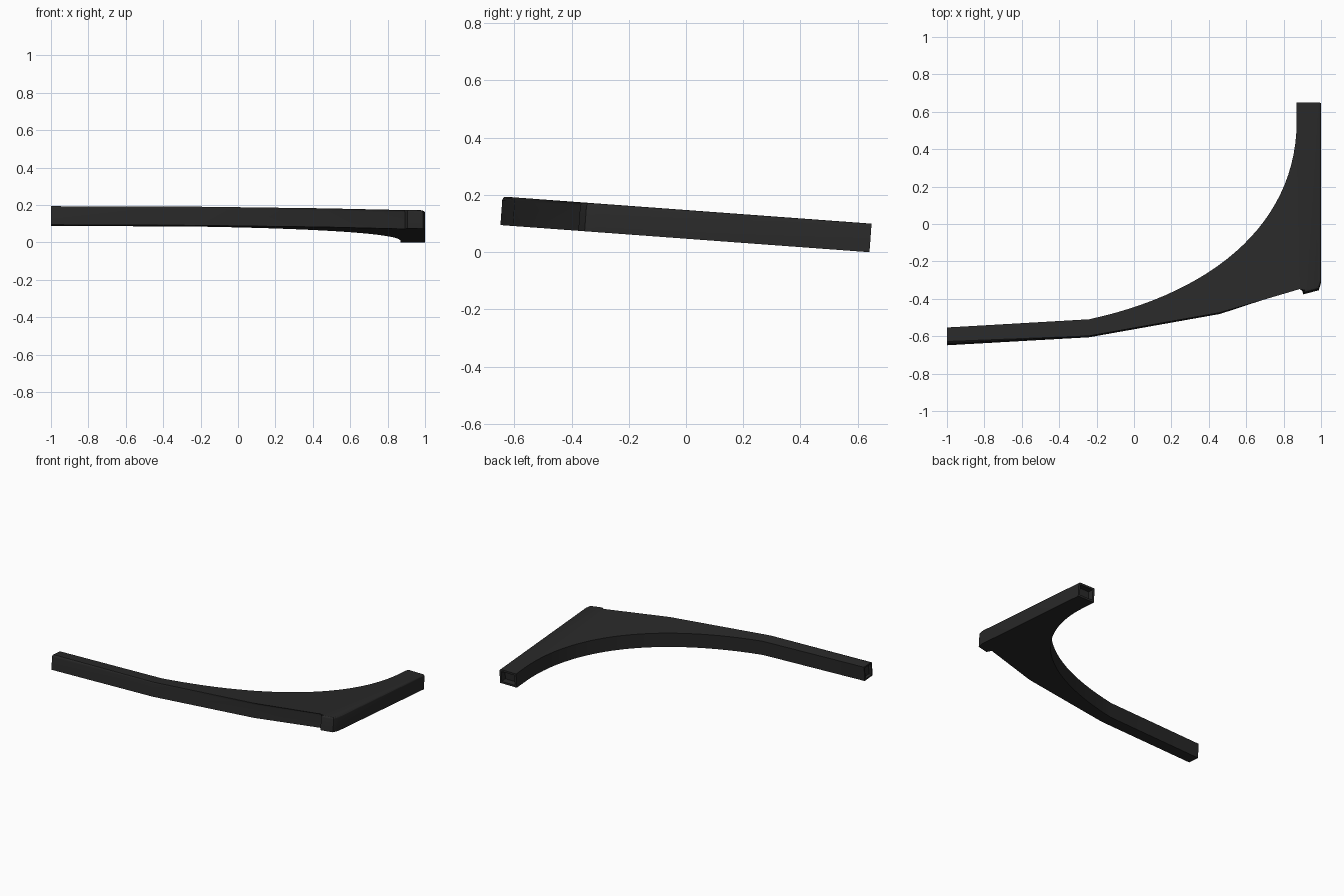
import bpy, bmesh, math
from mathutils import Vector, Matrix
from mathutils.geometry import interpolate_bezier

if "Cube" in bpy.data.objects:
    bpy.data.objects.remove(bpy.data.objects["Cube"])

THICK = 0.1
TILT = math.atan(0.0735)

# Plan outline: faceted outer run, then the smooth inner sweep
outer = [(-1, -0.645), (-0.24, -0.602), (0.46, -0.477), (0.893, -0.335),
         (0.906, -0.372), (0.988, -0.35), (1.0, -0.31), (1.0, 0.648)]
sweep = interpolate_bezier(Vector((0.87, 0.55)), Vector((0.87, 0.0)),
                           Vector((0.42, -0.37)), Vector((-0.24, -0.513)), 28)
outline = outer + [(0.87, 0.648)] + [(p.x, p.y) for p in sweep] + [(-1, -0.557)]

# Extrude the plan into a slab
bm = bmesh.new()
low = [bm.verts.new((x, y, 0)) for x, y in outline]
high = [bm.verts.new((x, y, THICK)) for x, y in outline]
n = len(outline)
bm.faces.new(list(reversed(low)))
bm.faces.new(high)
for i in range(n):
    j = (i + 1) % n
    bm.faces.new((low[i], low[j], high[j], high[i]))

# Rounded upper edge along the outer run
edges = [bm.edges.get((high[i], high[i + 1])) for i in range(len(outer) - 1)]
bmesh.ops.bevel(bm, geom=edges, offset=0.013, segments=3, profile=0.5, affect='EDGES')
bm.normal_update()


# Hollow sockets in the two open ends
def socket(direction, wall, depth):
    ends = [f for f in bm.faces if f.normal.dot(direction) > 0.999
            and f.calc_center_median().dot(direction) > 0.6]
    face = max(ends, key=lambda f: f.calc_center_median().dot(direction))
    bmesh.ops.inset_region(bm, faces=[face], thickness=wall, use_even_offset=True)
    bmesh.ops.inset_region(bm, faces=[face], thickness=0.0005, depth=-depth)


socket(Vector((0, 1, 0)), 0.014, 0.04)
socket(Vector((-1, 0, 0)), 0.010, 0.02)

# Tilt down toward the back, then centre and stand on the ground
bmesh.ops.transform(bm, matrix=Matrix.Rotation(-TILT, 4, 'X'), verts=bm.verts)
ys = [v.co.y for v in bm.verts]
zmin = min(v.co.z for v in bm.verts)
bmesh.ops.translate(bm, verts=bm.verts, vec=(0, -(min(ys) + max(ys)) / 2, -zmin))
bmesh.ops.recalc_face_normals(bm, faces=bm.faces)

mesh = bpy.data.meshes.new("curved_corner_bracket")
bm.to_mesh(mesh)
bm.free()
bracket = bpy.data.objects.new("curved_corner_bracket", mesh)
bpy.context.collection.objects.link(bracket)

# Near-black finish
black = bpy.data.materials.new("dark_plastic")
black.diffuse_color = (0.022, 0.022, 0.022, 1)
black.use_nodes = True
black.node_tree.nodes["Principled BSDF"].inputs["Base Color"].default_value = black.diffuse_color
mesh.materials.append(black)

bpy.context.view_layer.objects.active = bracket
bracket.select_set(True)
bpy.ops.object.shade_smooth_by_angle(angle=math.radians(30))
